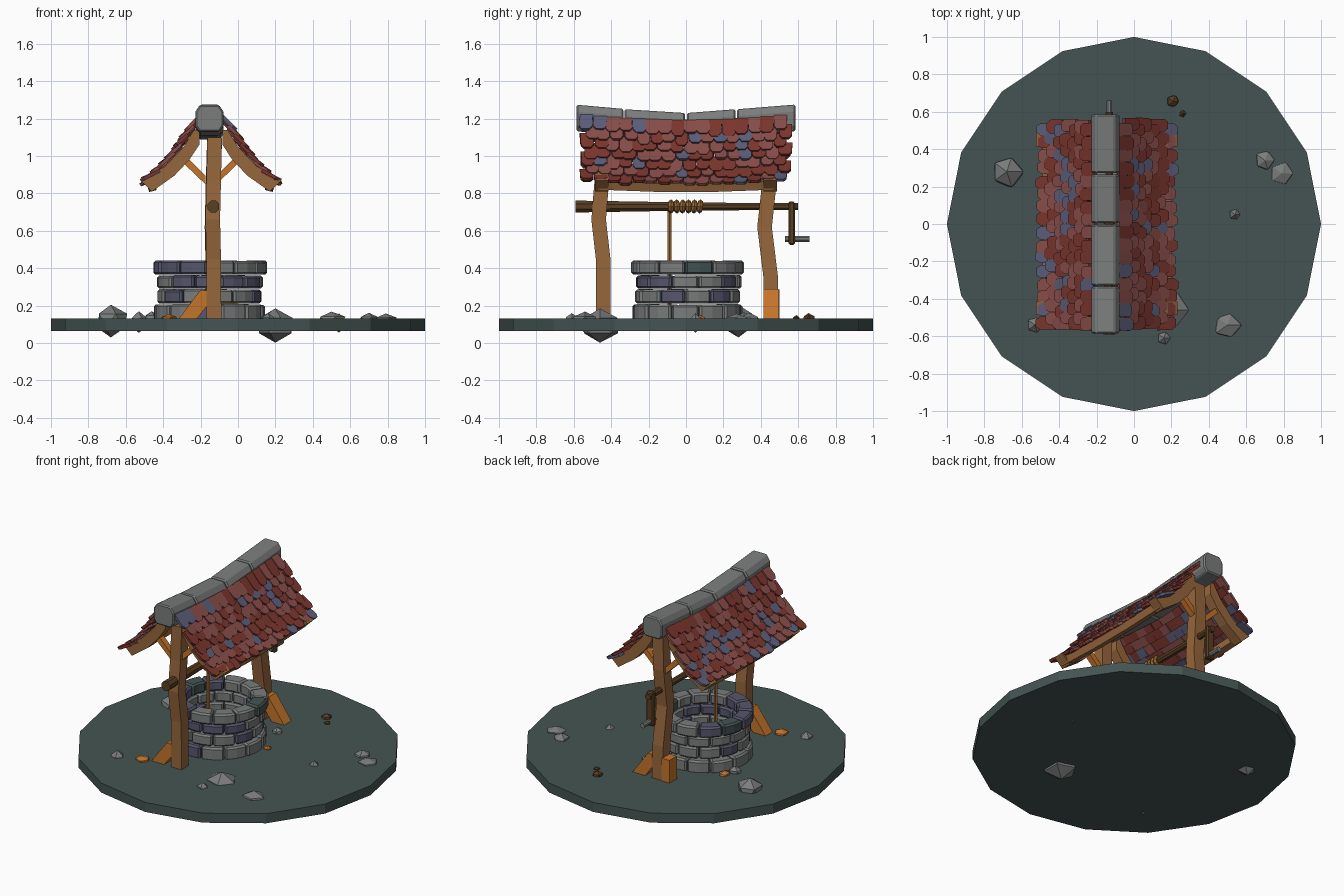
import bpy, bmesh, math, random
from mathutils import Vector

if "Cube" in bpy.data.objects:
    bpy.data.objects.remove(bpy.data.objects["Cube"])

random.seed(7)
R = random.uniform
XC = -0.145          # roof centre line in x


def lin(c):
    c /= 255
    return c / 12.92 if c <= 0.04045 else ((c + 0.055) / 1.055) ** 2.4


COLOURS = {"slate_green": (68, 84, 82), "grey_stone": (122, 125, 124), "violet_stone": (86, 86, 108),
           "wood": (150, 102, 60), "orange_wood": (196, 116, 42), "dark_wood": (88, 62, 34),
           "rope_brown": (158, 108, 54), "red_tile": (124, 54, 46), "pink_tile": (138, 78, 74),
           "blue_tile": (92, 94, 122)}
MATS = {}
for key, rgb in COLOURS.items():
    MATS[key] = bpy.data.materials.new(key)
    MATS[key].diffuse_color = (*[lin(c) for c in rgb], 1)


def skin(bm, loops, mat=0):
    """Closed solid through a list of equal-length point loops."""
    rows = [[bm.verts.new(p) for p in lp] for lp in loops]
    n = len(rows[0])
    faces = [bm.faces.new(rows[0]), bm.faces.new(rows[-1][::-1])]
    for a, b in zip(rows, rows[1:]):
        faces += [bm.faces.new((a[i], b[i], b[(i + 1) % n], a[(i + 1) % n])) for i in range(n)]
    for f in faces:
        f.material_index = mat


def finish(bm, name, *mats, bevel=0):
    bmesh.ops.recalc_face_normals(bm, faces=bm.faces[:])
    me = bpy.data.meshes.new(name)
    bm.to_mesh(me)
    bm.free()
    for m in mats:
        me.materials.append(MATS[m])
    ob = bpy.data.objects.new(name, me)
    bpy.context.collection.objects.link(ob)
    if bevel:
        mod = ob.modifiers.new("bevel", "BEVEL")
        mod.width, mod.segments = bevel, 1
        mod.limit_method, mod.angle_limit = "ANGLE", math.radians(40)
    return ob


def solid(name, mat, loops, bevel=0):
    bm = bmesh.new()
    skin(bm, loops)
    return finish(bm, name, mat, bevel=bevel)


def rect(x, y, z, hx, hy):
    return [(x - hx, y - hy, z), (x + hx, y - hy, z), (x + hx, y + hy, z), (x - hx, y + hy, z)]


def extrude_y(profile, y0, y1, dz0=0, dz1=0):
    return [[(x, y0, z + dz0) for x, z in profile], [(x, y1, z + dz1) for x, z in profile]]


def ring_y(x, y, z, r, n=8):
    return [(x + r * math.cos((i + .5) * math.tau / n), y, z + r * math.sin((i + .5) * math.tau / n))
            for i in range(n)]


def box(name, mat, x0, x1, y0, y1, z0, z1, bevel=0):
    return solid(name, mat, extrude_y([(x0, z0), (x1, z0), (x1, z1), (x0, z1)], y0, y1), bevel)


# ground disc, 16 sides
solid("ground_disc", "slate_green", [[(math.cos(i * math.tau / 16), math.sin(i * math.tau / 16), z)
                                      for i in range(16)] for z in (0.065, 0.13)])

# well wall: four rings of curved bricks
WX, WY = -0.15, 0.01
for k, (z0, z1, ro) in enumerate([(.12, .208, .30), (.212, .288, .28), (.292, .363, .284), (.366, .442, .303)]):
    bm = bmesh.new()
    n = 12
    for i in range(n):
        a0 = (i + 0.5 * (k % 2) - 0.6) * math.tau / n
        r, top = ro + R(-.008, .004), z1 + R(-.005, .002)
        loops = []
        for t in (0.02, 0.5, 0.98):
            a = a0 + t * math.tau / n
            c, s = math.cos(a), math.sin(a)
            loops.append([(WX + q * c, WY + q * s, z) for q, z in
                          ((.205, z0), (r, z0), (r, top), (.205, top))])
        mat = random.choice((0, 0, 0, 1, 1))
        if k == 3 and i in (0, 5):
            mat = 2
        skin(bm, loops, mat)
    finish(bm, f"well_ring_{k + 1}", "grey_stone", "violet_stone", "slate_green", bevel=0.011)

# bent posts
solid("front_post", "wood", [rect(x, y, z, .039, .039) for x, y, z in
      ((-.128, -.443, .12), (-.13, -.443, .45), (-.135, -.467, .66), (-.13, -.45, .87), (-.125, -.445, 1.1))])
solid("back_post", "wood", [rect(x, y, z, .04, .039) for x, y, z in
      ((-.128, .456, .12), (-.132, .452, .36), (-.138, .42, .62), (-.132, .447, .87), (-.125, .445, 1.1))])

# foot struts and side block
solid("front_foot_strut", "orange_wood",
      extrude_y([(-.32, .125), (-.225, .125), (-.165, .2), (-.165, .28), (-.2, .285)], -.48, -.405))
solid("back_foot_strut", "orange_wood",
      extrude_y([(.06, .125), (-.035, .125), (-.09, .2), (-.09, .29), (-.06, .29)], .415, .495))
box("back_foot_block", "orange_wood", -.225, -.165, .42, .5, .125, .285)

# rafters, braces and eave beams, mirrored about the roof centre line
RAFTER = [(.062, 1.14), (.09, 1.14), (.145, 1.05), (.245, .945), (.378, .87),
          (.315, .81), (.195, .895), (.115, .98), (.062, 1.06)]
BRACE = [(.03, .895), (.03, .85), (.14, .955), (.115, .98)]
for side, sn in ((1, "right"), (-1, "left")):
    flip = lambda pr: [(XC + side * d, z) for d, z in pr]
    for end, en in ((-.45, "front"), (.45, "back")):
        solid(f"{en}_{sn}_rafter", "wood", extrude_y(flip(RAFTER), end - .036, end + .036))
        solid(f"{en}_{sn}_brace", "orange_wood", extrude_y(flip(BRACE), end - .02, end + .02))
    beam = flip([(.29, .83), (.33, .82), (.345, .865), (.30, .885)])
    solid(f"{sn}_eave_beam", "wood", [[(x, y, z + dz) for x, z in beam] for y, dz in
                                      ((-.47, 0), (-.15, -.012), (.15, -.012), (.47, 0))])

# roof tiles: overlapping rows following a flared curve, sagging in the middle
CURVE = [(.06, 1.255), (.095, 1.2), (.145, 1.125), (.215, 1.025), (.295, .93), (.385, .865)]


def on_curve(s):
    for a, b in zip(CURVE, CURVE[1:]):
        a, b = Vector(a), Vector(b)
        d = (b - a).length
        if s <= d or b[0] > .38:
            return a + (b - a) * (s / d)
        s -= d


ROWS, COLS = 7, 16
for side, sn in ((1, "right"), (-1, "left")):
    bm = bmesh.new()
    for r in range(ROWS):
        low = .135 + r * .0595
        for c in range(COLS):
            w = 1.1 / COLS
            y = -.55 + (c + .5) * w + (w * .22 if r % 2 else -w * .22) * .8 + R(-.006, .006)
            b, t = on_curve(low + R(-.012, .012)), on_curve(max(low - .105, 0))
            sag = -.03 * (1 - (y / .55) ** 2)
            bot = Vector((XC + side * b[0], y + R(-.006, .006), b[1] + sag + R(-.004, .008)))
            top = Vector((XC + side * t[0], y, t[1] + sag))
            down = (bot - top).normalized()
            nrm = Vector((-down.z * side, 0, down.x * side)).normalized()
            top -= nrm * .02
            v, hw = bot - top, w * R(.47, .54)
            out = [(-1, 0), (1, 0), (1, .78), (.55, 1), (-.55, 1), (-1, .78)]
            pts = [top + v * q + Vector((0, hw * p, 0)) for p, q in out]
            skin(bm, [[p - nrm * .009 for p in pts], [p + nrm * .009 for p in pts]],
                 random.choices((0, 1, 2), (5, 5, 1.3))[0])
    finish(bm, f"{sn}_roof_tiles", "red_tile", "pink_tile", "blue_tile")

# ridge cap stones
CAP = [(-.055, 1.13), (.055, 1.13), (.075, 1.16), (.075, 1.235), (.05, 1.272),
       (-.05, 1.272), (-.075, 1.235), (-.075, 1.16)]
for i, (y0, y1, d0, d1) in enumerate([(-.585, -.335, .002, -.02), (-.328, -.005, -.022, -.042),
                                      (.005, .265, -.042, -.022), (.272, .585, -.022, .003)]):
    solid(f"ridge_cap_{i + 1}", "grey_stone",
          extrude_y([(-.153 + x, z) for x, z in CAP], y0, y1, d0, d1), bevel=.008)

# winch axle, crank and handle
AX, AZ = -.132, .73
solid("winch_axle", "dark_wood", [ring_y(AX, y, AZ, r) for y, r in
                                  ((-.59, .034), (-.5, .033), (.1, .022), (.6, .021))])
box("crank_arm", "dark_wood", AX - .028, AX + .028, .548, .582, .525, .757, bevel=.008)
solid("crank_handle", "grey_stone", [ring_y(AX, y, .557, .017) for y in (.53, .66)])

# rope coil and hanging rope
for i in range(6):
    bpy.ops.mesh.primitive_torus_add(major_radius=.024, minor_radius=.014, major_segments=8, minor_segments=5,
                                     location=(AX, -.08 + i * .031, AZ), rotation=(math.pi / 2 + R(-.12, .12), 0, 0))
    bpy.context.object.name = f"rope_coil_{i + 1}"
    bpy.context.object.data.materials.append(MATS["rope_brown"])
solid("hanging_rope", "rope_brown", [[(-.162 + .012 * math.cos(a), -.088 + .012 * math.sin(a), z)
                                      for a in [j * math.tau / 6 for j in range(6)]] for z in (.13, .735)])


# scattered rocks and wood chips
def rock(name, mat, x, y, z0, z1, r):
    bm = bmesh.new()
    bmesh.ops.create_icosphere(bm, subdivisions=1, radius=1)
    for v in bm.verts:
        j = R(.8, 1.12) if abs(v.co.z) < .9 else 1
        v.co = (x + v.co.x * r * j, y + v.co.y * r * j, (z0 + z1) / 2 + v.co.z * (z1 - z0) / 2)
    finish(bm, name, mat)


for i, a in enumerate([(-.68, .28, .03, .205, .09), (.2, -.46, .002, .185, .115), (.5, -.54, .07, .168, .08),
                       (-.53, -.54, .055, .17, .052), (.16, -.61, .08, .16, .042), (.7, .34, .08, .162, .062),
                       (.79, .27, .08, .158, .07), (.54, .05, .055, .16, .036), (.08, .31, .09, .165, .035),
                       (-.46, .13, .09, .17, .045)]):
    rock(f"rock_{i + 1}", "grey_stone", *a)
for i, (m, *a) in enumerate([("orange_wood", -.37, -.5, .1, .155, .05), ("orange_wood", -.43, .2, .1, .155, .04),
                             ("dark_wood", .21, .655, .1, .16, .036), ("dark_wood", .26, .59, .1, .15, .02),
                             ("orange_wood", .17, .08, .1, .15, .03)]):
    rock(f"wood_chip_{i + 1}", m, *a)

for m in bpy.data.materials:
    if m.users and not m.is_grease_pencil:
        m.use_nodes = True
        m.node_tree.nodes["Principled BSDF"].inputs["Base Color"].default_value = m.diffuse_color
